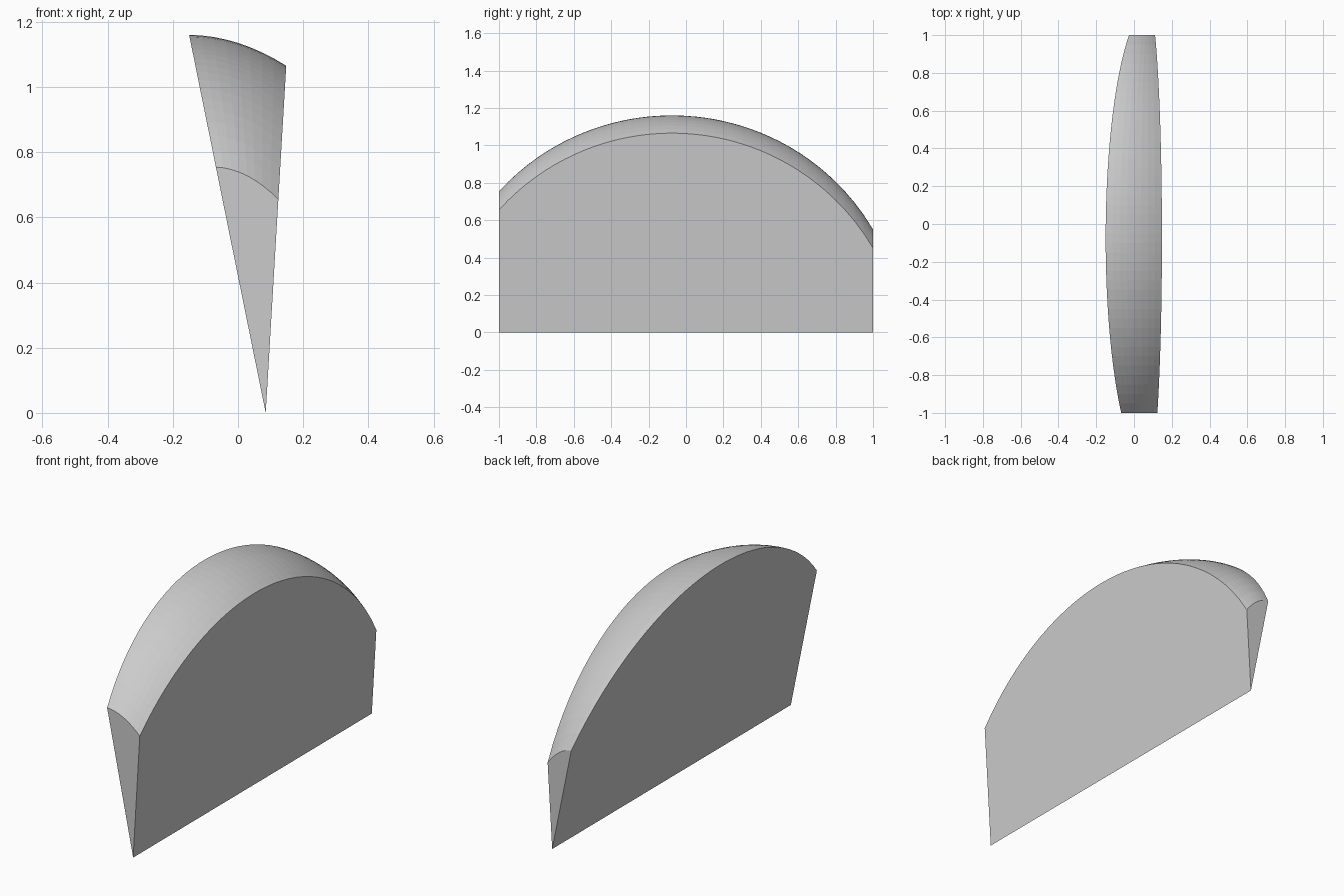
import bpy, bmesh, math

if "Cube" in bpy.data.objects:
    bpy.data.objects.remove(bpy.data.objects["Cube"])

ROWS, COLS = 40, 8          # facets along the crown and across it
APEX_X = 0.085              # sharp bottom edge
PEAK_Y = -0.075             # highest point of the arch


def arch(y, peak, radius):
    """Length up a wedge side at y, following a circular arc."""
    return peak - radius + math.sqrt(radius ** 2 - (y - PEAK_Y) ** 2)


def along(x, z, length):
    """Point at a given length from the bottom edge towards (x, z)."""
    k = length / math.hypot(x - APEX_X, z)
    return APEX_X + (x - APEX_X) * k, z * k


bm = bmesh.new()

# Crown: arched along y, gently bulged between the two wedge sides
grid = []
for i in range(ROWS + 1):
    y = -1 + 2 * i / ROWS
    lx, lz = along(-0.15, 1.16, arch(y, 1.1836, 1.24))
    rx, rz = along(0.148, 1.065, arch(y, 1.067, 1.247))
    row = []
    for j in range(COLS + 1):
        t = j / COLS
        z = lz + (rz - lz) * t + 0.023 * 4 * t * (1 - t)
        row.append(bm.verts.new((lx + (rx - lx) * t, y, z)))
    grid.append(row)
for a, b in zip(grid, grid[1:]):
    for j in range(COLS):
        bm.faces.new((a[j], a[j + 1], b[j + 1], b[j]))

# Flat ends and flat wedge sides meeting at the bottom edge
front = bm.verts.new((APEX_X, -1, 0))
back = bm.verts.new((APEX_X, 1, 0))
bm.faces.new([front] + grid[0])
bm.faces.new([back] + grid[-1])
for j in (0, COLS):
    bm.faces.new([front] + [row[j] for row in grid] + [back])
bmesh.ops.recalc_face_normals(bm, faces=bm.faces[:])

mesh = bpy.data.meshes.new("arched_wedge")
bm.to_mesh(mesh)
bm.free()
wedge = bpy.data.objects.new("arched_wedge", mesh)
bpy.context.collection.objects.link(wedge)
